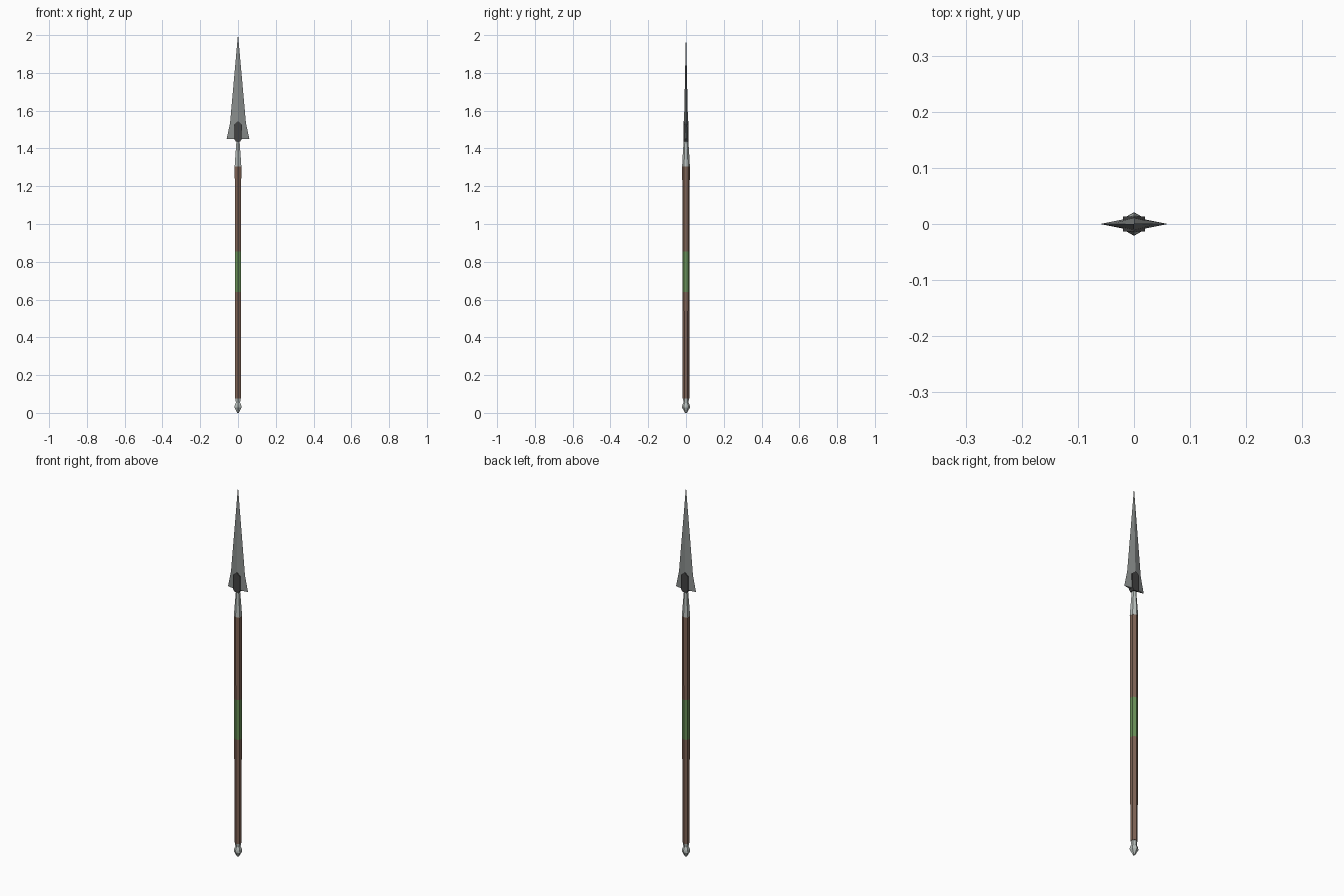
import bpy, bmesh, math

if "Cube" in bpy.data.objects:
    bpy.data.objects.remove(bpy.data.objects["Cube"])


def material(name, rgb):
    m = bpy.data.materials.new(name)
    m.diffuse_color = (*rgb, 1)
    m.use_nodes = True
    m.node_tree.nodes["Principled BSDF"].inputs["Base Color"].default_value = m.diffuse_color
    return m


WOOD = material("brown wood", (0.21, 0.125, 0.09))
GREEN = material("green wrap", (0.14, 0.28, 0.095))
STEEL = material("pale steel", (0.48, 0.52, 0.50))
BLADE = material("blade grey", (0.25, 0.265, 0.26))
DARK = material("dark iron", (0.055, 0.055, 0.055))


def loft(name, rings, mat):
    """Skin a stack of equal-length point rings, capping both ends."""
    bm = bmesh.new()
    loops = [[bm.verts.new(p) for p in ring] for ring in rings]
    n = len(loops[0])
    for a, b in zip(loops, loops[1:]):
        for i in range(n):
            j = (i + 1) % n
            bm.faces.new((a[i], a[j], b[j], b[i]))
    bm.faces.new(loops[0][::-1])
    bm.faces.new(loops[-1])
    bmesh.ops.remove_doubles(bm, verts=bm.verts, dist=1e-5)
    bmesh.ops.recalc_face_normals(bm, faces=bm.faces)
    mesh = bpy.data.meshes.new(name)
    bm.to_mesh(mesh)
    bm.free()
    mesh.materials.append(mat)
    ob = bpy.data.objects.new(name, mesh)
    bpy.context.collection.objects.link(ob)
    return ob


def ring(z, rx, ry=None, n=6):
    ry = rx if ry is None else ry
    return [(rx * math.cos(math.pi / 2 + math.tau * i / n),
             ry * math.sin(math.pi / 2 + math.tau * i / n), z) for i in range(n)]


# Six-sided shaft, slightly thicker toward the head
def shaft_r(z):
    return 0.0175 + 0.0025 * z / 1.31


for name, z0, z1, mat in (("lower_shaft", 0.075, 0.64, WOOD),
                          ("grip_wrap", 0.64, 0.855, GREEN),
                          ("upper_shaft", 0.855, 1.31, WOOD)):
    loft(name, [ring(z0, shaft_r(z0)), ring(z1, shaft_r(z1))], mat)

# Steel butt cap with a bulge, and tapering head socket
loft("butt_cap", [ring(0, 0.005), ring(0.028, 0.021), ring(0.04, 0.020),
                  ring(0.055, 0.013), ring(0.08, 0.0165)], STEEL)
loft("head_socket", [ring(1.305, 0.0205), ring(1.38, 0.0145, 0.0165),
                     ring(1.46, 0.008, 0.011)], STEEL)

# Blade: diamond section with flared base corners
loft("blade", [ring(1.45, 0.06, 0.012, 4), ring(1.535, 0.042, 0.0105, 4),
               ring(2.0, 0.0005, 0.0005, 4)], BLADE)

# Dark collar plate with a pointed top over the blade root
outline = [(-0.02, 1.45), (-0.012, 1.438), (0.012, 1.438), (0.02, 1.45),
           (0.02, 1.527), (0.0, 1.545), (-0.02, 1.527)]
loft("collar", [[(x, y, z) for x, z in outline] for y in (-0.0135, 0.0135)], DARK)
